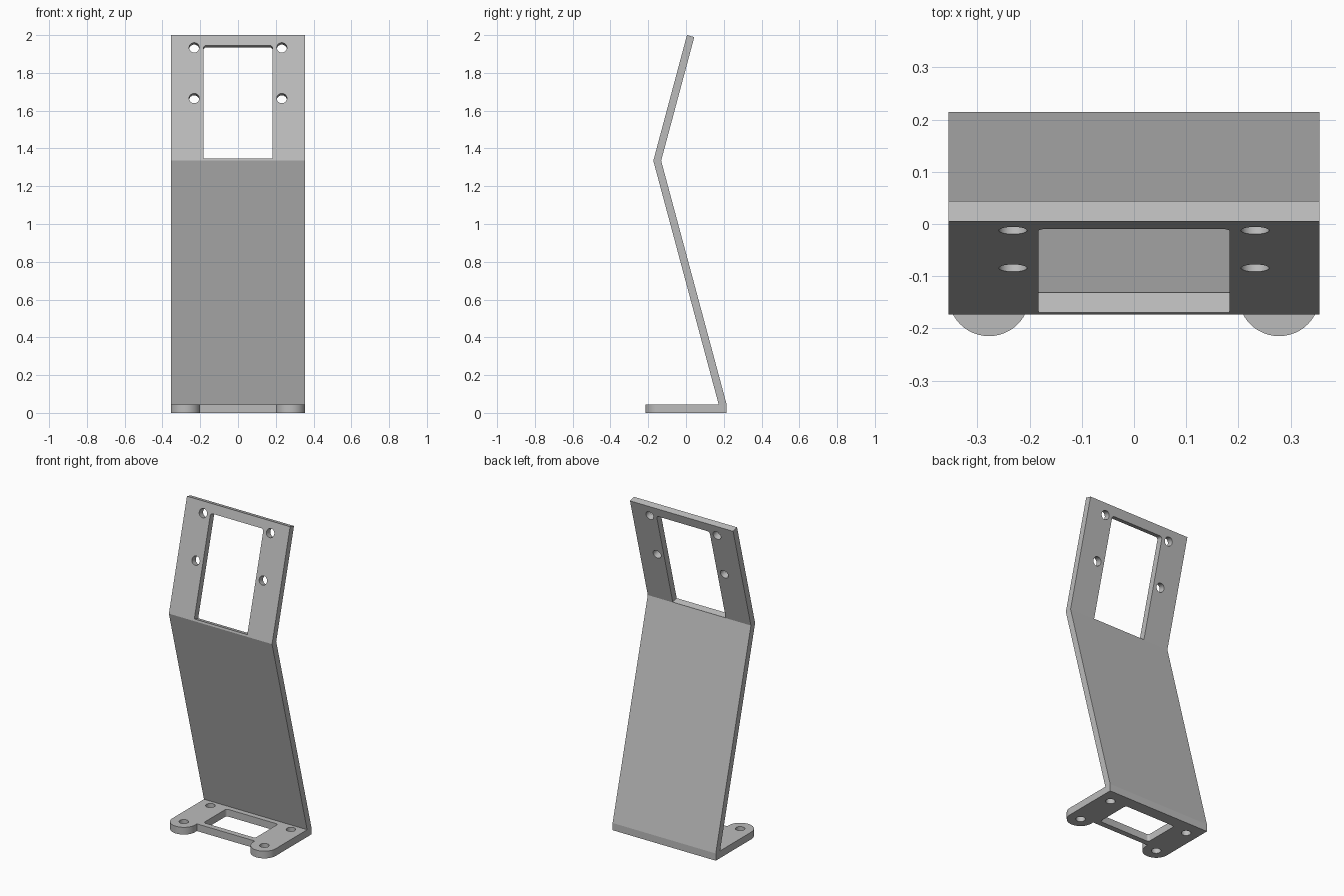
import bpy, bmesh
from math import sin, cos, pi, radians
from mathutils import Matrix, Vector

cube = bpy.data.objects.get("Cube")
if cube:
    bpy.data.objects.remove(cube, do_unlink=True)

HALF_W = 0.356
BASE_T = 0.045
TILT = radians(15)
THICK = 0.04

grey = bpy.data.materials.new("plain grey")
grey.use_nodes = True
colour = (0.5, 0.5, 0.5, 1)
grey.diffuse_color = colour
grey.node_tree.nodes["Principled BSDF"].inputs["Base Color"].default_value = colour


def arc(cx, cy, r, start, end, steps):
    angles = [radians(start + (end - start) * i / steps) for i in range(steps + 1)]
    return [(cx + r * cos(a), cy + r * sin(a)) for a in angles]


def circle(cx, cy, r=0.027):
    return arc(cx, cy, r, 0, 360, 32)[:-1]


def rounded_rect(half, low, high, r_low, r_high):
    """Counter-clockwise outline; a zero radius gives a square corner."""
    pts = []
    for sx, y, r, start in ((1, high, r_high, 0), (-1, high, r_high, 90),
                            (-1, low, r_low, 180), (1, low, r_low, 270)):
        inward = -1 if y == high else 1
        pts += (arc(sx * (half - r), y + inward * r, r, start, start + 90, 6)
                if r else [(sx * half, y)])
    return pts


def axes(x, y, z, origin=(0, 0, 0)):
    m = Matrix((x, y, z)).transposed().to_4x4()
    m.translation = Vector(origin)
    return m


def prism(name, outlines, bottom, top, matrix):
    """Extrude closed outlines from bottom to top in the given frame."""
    bm = bmesh.new()
    for outline in outlines:
        face = bm.faces.new([bm.verts.new((u, v, bottom)) for u, v in outline])
        ext = bmesh.ops.extrude_face_region(bm, geom=[face])
        verts = [g for g in ext["geom"] if isinstance(g, bmesh.types.BMVert)]
        bmesh.ops.translate(bm, verts=verts, vec=(0, 0, top - bottom))
    bmesh.ops.recalc_face_normals(bm, faces=bm.faces)
    bm.transform(matrix)
    mesh = bpy.data.meshes.new(name)
    bm.to_mesh(mesh)
    bm.free()
    mesh.materials.append(grey)
    obj = bpy.data.objects.new(name, mesh)
    bpy.context.collection.objects.link(obj)
    return obj


def cut(obj, cutter):
    cutter.hide_render = True
    mod = obj.modifiers.new("openings", "BOOLEAN")
    mod.operation = "DIFFERENCE"
    mod.solver = "EXACT"
    mod.object = cutter
    bpy.ops.object.select_all(action="DESELECT")
    bpy.context.view_layer.objects.active = obj
    obj.select_set(True)
    bpy.ops.object.modifier_apply(modifier=mod.name)
    bpy.data.objects.remove(cutter, do_unlink=True)
    bpy.ops.object.shade_smooth_by_angle(angle=radians(30))


# Base plate with two rounded front lugs
lug_r = 0.078
lug_x, lug_y = HALF_W - lug_r, -0.137
right_half = [(-HALF_W, 0.215)] + arc(-lug_x, lug_y, lug_r, 180, 360, 24)
right_half.append((-lug_x + lug_r, -0.12))
outline = right_half + [(-x, y) for x, y in reversed(right_half)]
base = prism("base_plate", [outline], 0, BASE_T, Matrix())

# Base opening and four screw holes
holes = [circle(s * lug_x, y) for s in (-1, 1) for y in (lug_y, 0.125)]
window = rounded_rect(0.178, -0.085, 0.14, 0.015, 0.015)
cut(base, prism("base_cutter", holes + [window], -0.1, 0.2, Matrix()))

# Bent panel: leans forward from the heel, then back above the bend
bend_y, bend_z, top_z = -0.173, 1.335, 2.0
top_y = bend_y + (top_z - bend_z) * sin(TILT) / cos(TILT)
profile = [(0.173, BASE_T), (0.215, BASE_T),
           (bend_y + THICK / cos(TILT), bend_z),
           (top_y + THICK * cos(TILT), top_z - THICK * sin(TILT)),
           (top_y, top_z), (bend_y, bend_z)]
panel = prism("bent_panel", [profile], -HALF_W, HALF_W,
              axes((0, 1, 0), (0, 0, 1), (1, 0, 0)))

# Upper window and four mounting holes, square to the upper panel
upper = axes((1, 0, 0), (0, sin(TILT), cos(TILT)), (0, -cos(TILT), sin(TILT)),
             (0, bend_y, bend_z))
holes = [circle(s * 0.232, v) for s in (-1, 1) for v in (0.62, 0.342)]
window = rounded_rect(0.183, 0.0125, 0.632, 0, 0.016)
cut(panel, prism("panel_cutter", holes + [window], -0.1, 0.1, upper))
